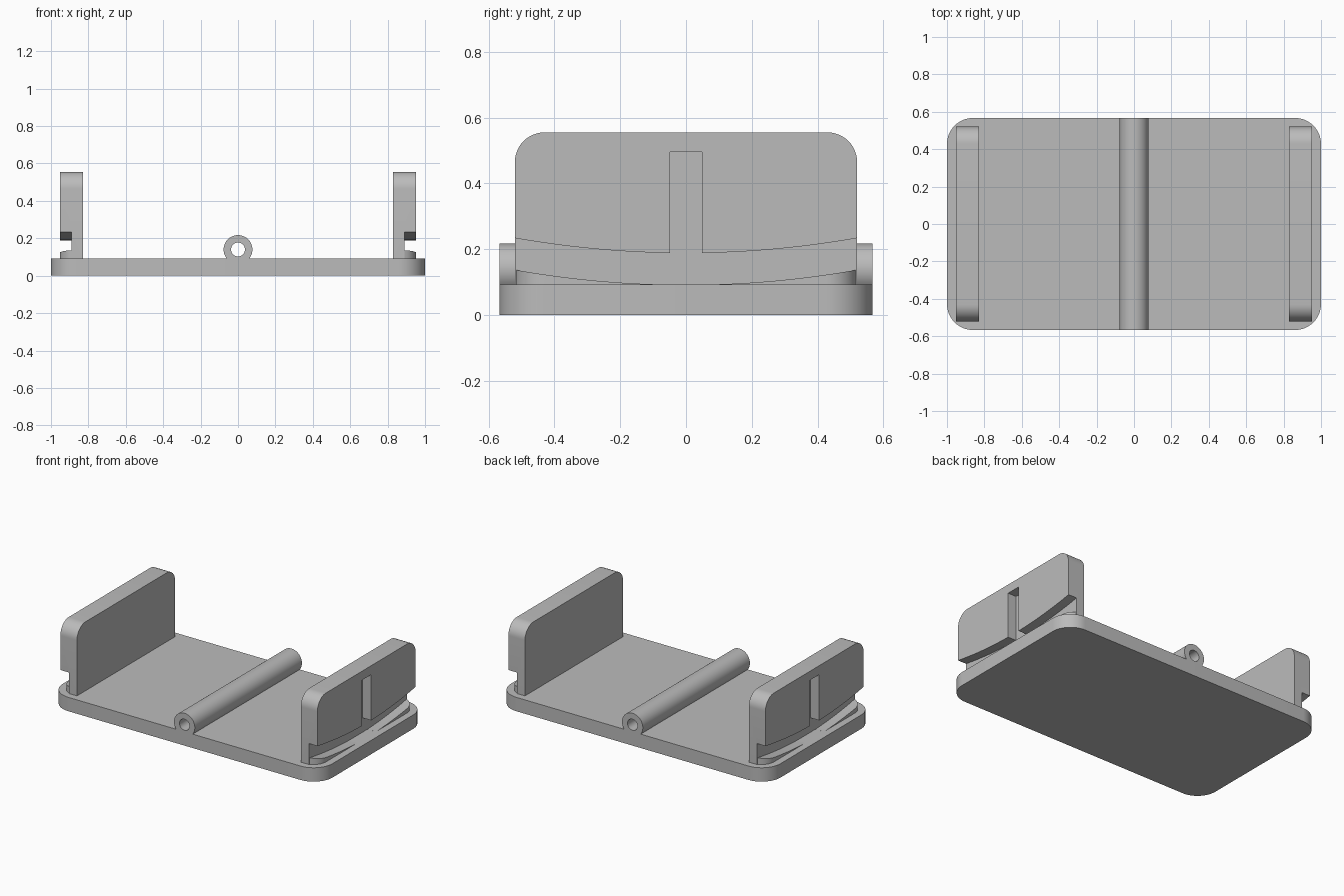
import bpy, bmesh
from math import sin, cos, pi, asin, acos
from mathutils import Vector

if "Cube" in bpy.data.objects:
    bpy.data.objects.remove(bpy.data.objects["Cube"])

grey = bpy.data.materials.new("plain grey")
grey.use_nodes = True
COLOUR = (0.5, 0.5, 0.5, 1)
grey.diffuse_color = COLOUR
grey.node_tree.nodes["Principled BSDF"].inputs["Base Color"].default_value = COLOUR

PLATE_X, PLATE_Y, PLATE_TOP, PLATE_R = 1.0, 0.567, 0.093, 0.14
WALL_IN, WALL_MID, WALL_OUT, WALL_Y, WALL_TOP = 0.83, 0.89, 0.953, 0.52, 0.555
SAG = 2.98          # radius of the curved groove edges


def finish(name, bm):
    bmesh.ops.remove_doubles(bm, verts=bm.verts, dist=1e-5)
    bmesh.ops.recalc_face_normals(bm, faces=bm.faces)
    mesh = bpy.data.meshes.new(name)
    bm.to_mesh(mesh)
    bm.free()
    mesh.materials.append(grey)
    obj = bpy.data.objects.new(name, mesh)
    bpy.context.collection.objects.link(obj)
    return obj


def prism(name, points, offset):
    """Extrude a planar outline by an offset vector."""
    bm = bmesh.new()
    face = bm.faces.new([bm.verts.new(p) for p in points])
    ext = bmesh.ops.extrude_face_region(bm, geom=[face])
    moved = [v for v in ext["geom"] if isinstance(v, bmesh.types.BMVert)]
    bmesh.ops.translate(bm, verts=moved, vec=Vector(offset))
    return finish(name, bm)


def arc(cx, cy, r, start, end, steps):
    angles = [start + (end - start) * i / steps for i in range(steps + 1)]
    return [(cx + r * cos(a), cy + r * sin(a)) for a in angles]


def activate(obj):
    bpy.ops.object.select_all(action="DESELECT")
    obj.select_set(True)
    bpy.context.view_layer.objects.active = obj


def cut(obj, cutter):
    mod = obj.modifiers.new("cut", "BOOLEAN")
    mod.operation, mod.solver, mod.object = "DIFFERENCE", "EXACT", cutter
    activate(obj)
    bpy.ops.object.modifier_apply(modifier=mod.name)
    bpy.data.objects.remove(cutter)


def smooth(obj):
    activate(obj)
    bpy.ops.object.shade_smooth_by_angle(angle=pi / 6)


def mirror(obj, y=False):
    mod = obj.modifiers.new("mirror", "MIRROR")
    mod.use_axis = (True, y, False)
    mod.use_mirror_merge = False


def curve_z(y, lowest):
    return lowest + SAG - (SAG ** 2 - y ** 2) ** 0.5


# Base plate with rounded corners
cx, cy = PLATE_X - PLATE_R, PLATE_Y - PLATE_R
outline = []
for i, (sx, sy) in enumerate([(1, 1), (-1, 1), (-1, -1), (1, -1)]):
    outline += arc(sx * cx, sy * cy, PLATE_R, i * pi / 2, (i + 1) * pi / 2, 16)
plate = prism("base_plate", [(x, y, 0) for x, y in outline], (0, 0, PLATE_TOP))
smooth(plate)

# Hinge tube resting on the plate, bored through
TUBE_Z, TUBE_R, BORE_R = 0.14, 0.077, 0.037
dip = asin((TUBE_Z - PLATE_TOP) / TUBE_R)
ring = arc(0, TUBE_Z, TUBE_R, -dip, pi + dip, 48)
tube = prism("hinge_tube", [(x, -PLATE_Y, z) for x, z in ring], (0, 2 * PLATE_Y, 0))
hole = arc(0, TUBE_Z, BORE_R, 0, 2 * pi, 40)[:-1]
cut(tube, prism("bore", [(x, -1, z) for x, z in hole], (0, 2, 0)))
smooth(tube)

# End walls with rounded top corners
r = 0.09
side = [(-WALL_Y, PLATE_TOP), (WALL_Y, PLATE_TOP)]
side += arc(WALL_Y - r, WALL_TOP - r, r, 0, pi / 2, 12)
side += arc(r - WALL_Y, WALL_TOP - r, r, pi / 2, pi, 12)
wall = prism("end_walls", [(WALL_IN, y, z) for y, z in side],
             (WALL_OUT - WALL_IN, 0, 0))

# Curved groove and upright slot cut into the outer side
SLOT, SLOT_TOP, GROOVE = 0.049, 0.495, 0.188
half = [SLOT + (0.6 - SLOT) * i / 20 for i in range(21)]
right = [(y, curve_z(y, GROOVE)) for y in half]
left = [(-y, z) for y, z in reversed(right)]
groove = [(-0.6, 0), (0.6, 0)] + right[::-1]
groove += [(SLOT, SLOT_TOP), (-SLOT, SLOT_TOP)] + left[::-1]
cut(wall, prism("groove", [(WALL_MID, y, z) for y, z in groove], (0.2, 0, 0)))
smooth(wall)
mirror(wall)

# Low curved lips under the groove, rounded in plan like the plate corners
lip_r = WALL_OUT - cx
plan = [(WALL_OUT, 0.1 + (cy - 0.1) * i / 10) for i in range(10)]
plan += arc(cx, cy, lip_r, 0, acos((WALL_MID - cx) / lip_r), 10)
bm = bmesh.new()
rows = []
for x, y in plan:
    top = max(curve_z(y, 0.0916), PLATE_TOP + 0.0003)
    rows.append([bm.verts.new(p) for p in (
        (WALL_MID, y, PLATE_TOP), (x, y, PLATE_TOP), (x, y, top), (WALL_MID, y, top))])
for a, b in zip(rows, rows[1:]):
    for i in range(4):
        j = (i + 1) % 4
        bm.faces.new((a[i], a[j], b[j], b[i]))
bm.faces.new(rows[0])
lip = finish("groove_lips", bm)
smooth(lip)
mirror(lip, y=True)
